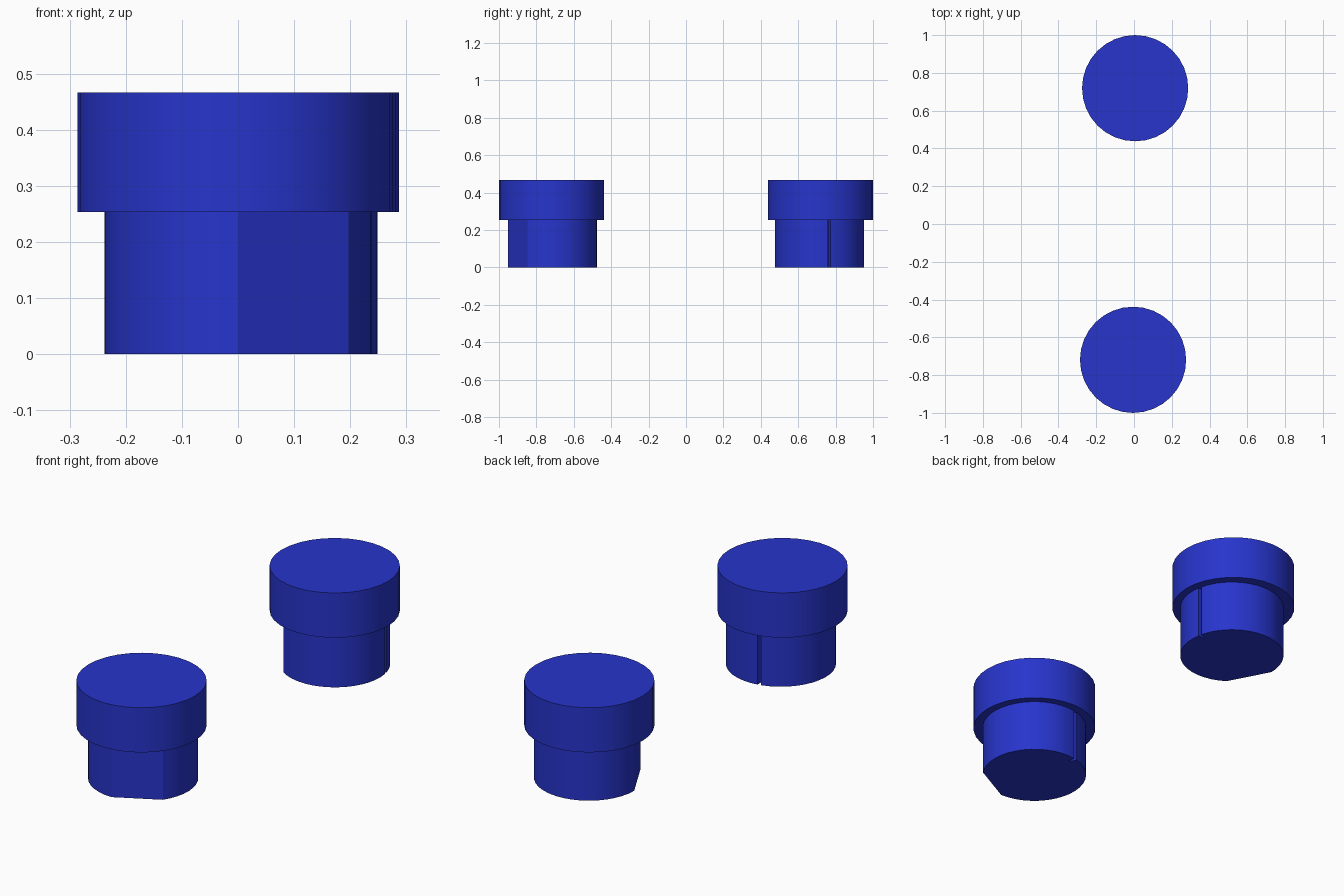
import bpy, bmesh
from math import cos, sin, radians
from mathutils import Matrix

if "Cube" in bpy.data.objects:
    bpy.data.objects.remove(bpy.data.objects["Cube"])

BLUE = bpy.data.materials.new("blue")
BLUE.diffuse_color = (0.02, 0.035, 0.6, 1)
BLUE.use_nodes = True
BLUE.node_tree.nodes["Principled BSDF"].inputs["Base Color"].default_value = BLUE.diffuse_color


def prism(name, outline, z0, z1, centre, turn):
    """Extrude a closed 2D outline from z0 to z1, then turn and place it."""
    bm = bmesh.new()
    base = bm.faces.new([bm.verts.new((x, y, z0)) for x, y in outline])
    ext = bmesh.ops.extrude_face_region(bm, geom=[base], use_keep_orig=True)
    top = [v for v in ext["geom"] if isinstance(v, bmesh.types.BMVert)]
    bmesh.ops.translate(bm, verts=top, vec=(0, 0, z1 - z0))
    bmesh.ops.rotate(bm, verts=bm.verts, matrix=Matrix.Rotation(radians(turn), 3, 'Z'))
    bmesh.ops.translate(bm, verts=bm.verts, vec=(*centre, 0))
    bmesh.ops.recalc_face_normals(bm, faces=bm.faces)
    mesh = bpy.data.meshes.new(name)
    bm.to_mesh(mesh)
    bm.free()
    mesh.materials.append(BLUE)
    obj = bpy.data.objects.new(name, mesh)
    bpy.context.collection.objects.link(obj)
    bpy.ops.object.select_all(action='DESELECT')
    obj.select_set(True)
    bpy.context.view_layer.objects.active = obj
    bpy.ops.object.shade_smooth_by_angle(angle=radians(30))
    return obj


def polar(r, deg):
    return (r * cos(radians(deg)), r * sin(radians(deg)))


def arc(r, a, b, n):
    return [polar(r, a + (b - a) * i / n) for i in range(n + 1)]


# Shank outline: flat from -90 to -34 degrees, narrow slot near 102 degrees
R = 0.238
SHANK = (arc(R, -34, 100, 15) + [polar(R - 0.03, 101), polar(R - 0.03, 103)]
         + arc(R, 104, 270, 18))
# Head outline, slightly off the shank's axis
HEAD = [(x - 0.005, y - 0.005) for x, y in arc(0.281, 0, 360 - 360 / 32, 31)]

# Two identical stepped plugs, the back one turned a quarter
for side, centre, turn in (("front", (0, -0.714), 0), ("back", (0.011, 0.714), -90)):
    prism(side + "_shank", SHANK, 0, 0.253, centre, turn)
    prism(side + "_head", HEAD, 0.253, 0.466, centre, turn)
